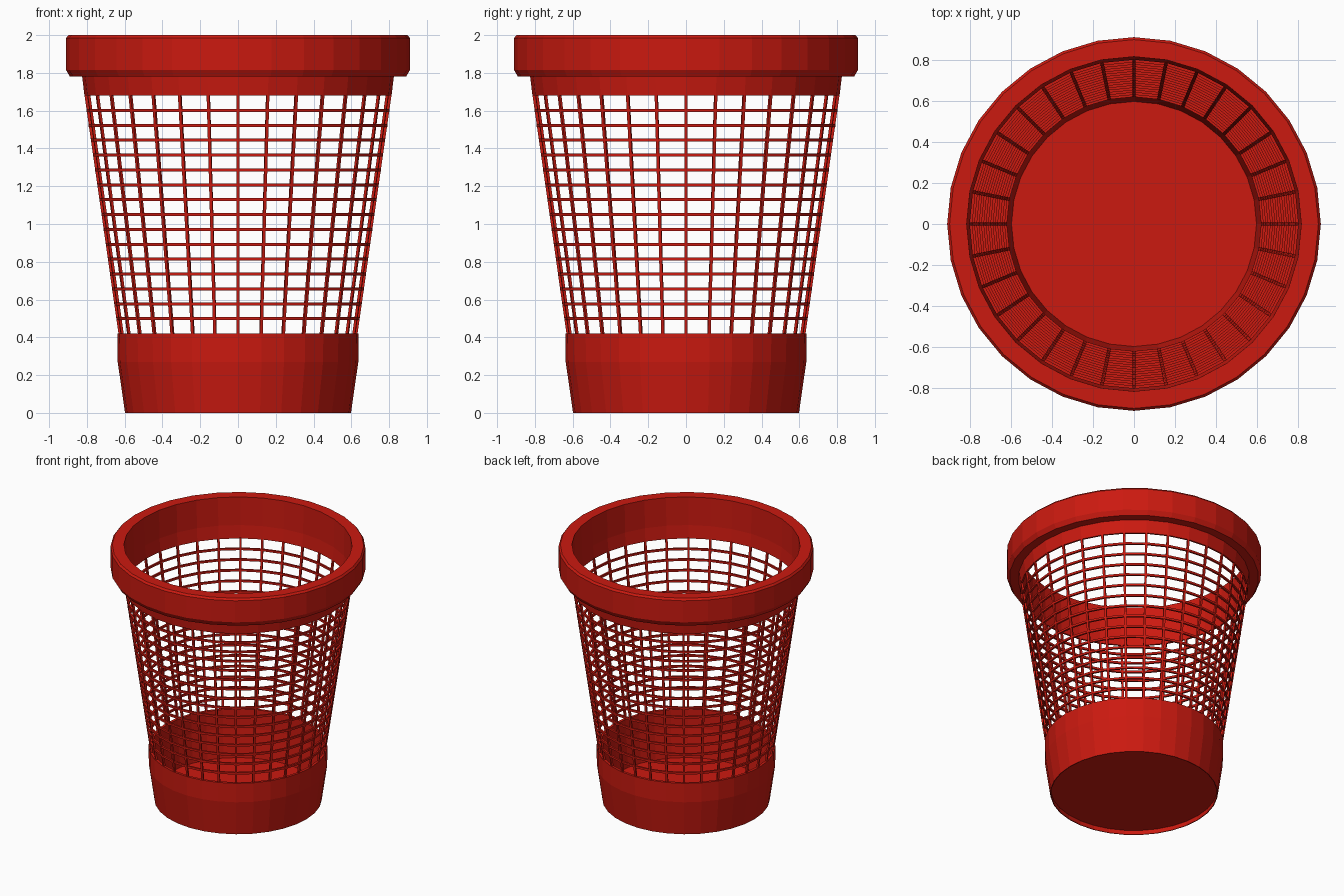
import bpy, bmesh
from math import sin, cos, pi

if "Cube" in bpy.data.objects:
    bpy.data.objects.remove(bpy.data.objects["Cube"])

SIDES = 32
Z0, Z1 = 0.42, 1.68        # open mesh zone
R0, R1 = 0.625, 0.806      # mid radius of the mesh at its ends

red = bpy.data.materials.new("red_plastic")
red.diffuse_color = (0.6, 0.01, 0.005, 1)
red.use_nodes = True
red.node_tree.nodes["Principled BSDF"].inputs["Base Color"].default_value = red.diffuse_color


def finish(bm, name):
    bmesh.ops.recalc_face_normals(bm, faces=bm.faces)
    me = bpy.data.meshes.new(name)
    bm.to_mesh(me)
    bm.free()
    me.materials.append(red)
    ob = bpy.data.objects.new(name, me)
    bpy.context.collection.objects.link(ob)
    return ob


def lathe(bm, profile):
    """Revolve a closed (radius, z) loop around z."""
    rings = [[bm.verts.new((r * cos(2 * pi * i / SIDES), r * sin(2 * pi * i / SIDES), z))
              for r, z in profile] for i in range(SIDES)]
    n = len(profile)
    for i in range(SIDES):
        a, b = rings[i], rings[(i + 1) % SIDES]
        for j in range(n):
            k = (j + 1) % n
            bm.faces.new((a[j], b[j], b[k], a[k]))


# Rim with the solid band beneath it
bm = bmesh.new()
lathe(bm, [(0.80, Z1), (0.813, Z1), (0.825, 1.78), (0.89, 1.78), (0.91, 1.815),
           (0.91, 1.985), (0.898, 2.0), (0.815, 2.0), (0.811, 1.78)])
finish(bm, "rim")

# Solid lower wall
bm = bmesh.new()
lathe(bm, [(0.592, 0), (0.598, 0), (0.637, 0.27), (0.639, Z0), (0.619, Z0), (0.618, 0.27)])
finish(bm, "lower_wall")

# Floor disc, slightly recessed
bm = bmesh.new()
bmesh.ops.create_cone(bm, cap_ends=True, segments=SIDES, radius1=0.597, radius2=0.597, depth=0.012)
bmesh.ops.translate(bm, verts=bm.verts, vec=(0, 0, 0.042))
finish(bm, "floor")

# Horizontal hoops
bm = bmesh.new()
for k in range(1, 16):
    t = k / 16
    z, r = Z0 + (Z1 - Z0) * t, R0 + (R1 - R0) * t
    h, w = 0.008, 0.007
    lathe(bm, [(r - w, z - h), (r + w, z - h), (r + w, z + h), (r - w, z + h)])
finish(bm, "hoops")

# Slanted upright bars
bm = bmesh.new()
for i in range(SIDES):
    a = 2 * pi * i / SIDES
    vs = []
    for r, z in ((R0, Z0 - 0.005), (R1, Z1 + 0.005)):
        for dr, dt in ((-1, -1), (1, -1), (1, 1), (-1, 1)):
            x, y = r + dr * 0.007, dt * 0.008
            vs.append(bm.verts.new((x * cos(a) - y * sin(a), x * sin(a) + y * cos(a), z)))
    for j in range(4):
        k = (j + 1) % 4
        bm.faces.new((vs[j], vs[k], vs[4 + k], vs[4 + j]))
    bm.faces.new(vs[3::-1])
    bm.faces.new(vs[4:])
finish(bm, "upright_bars")
